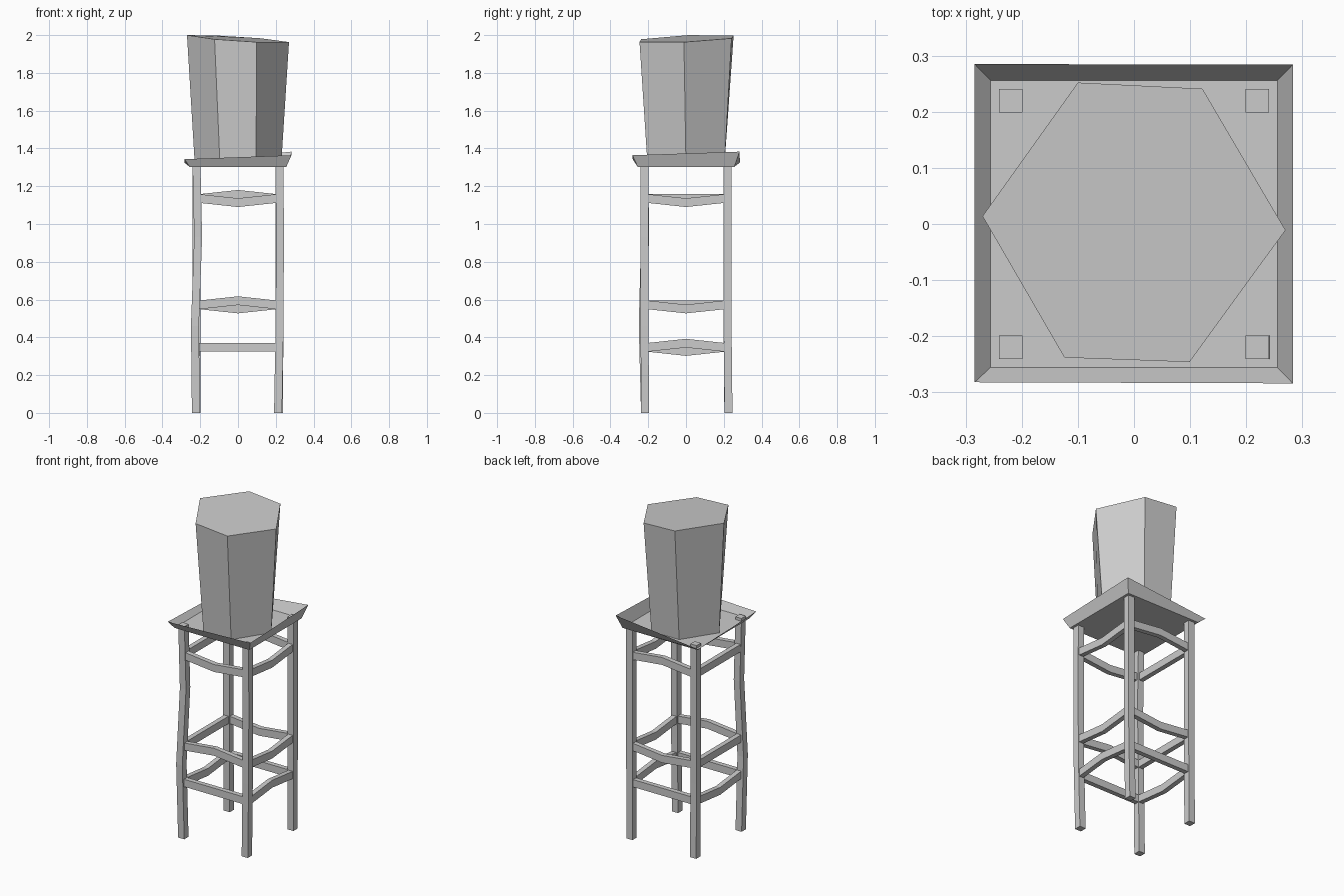
import bpy, bmesh

if "Cube" in bpy.data.objects:
    bpy.data.objects.remove(bpy.data.objects["Cube"])


def loft(name, rings, cap_start=True, cap_end=True):
    """Skin a list of matching point rings into one flat-shaded object."""
    bm = bmesh.new()
    loops = [[bm.verts.new(p) for p in ring] for ring in rings]
    n = len(loops[0])
    for a, b in zip(loops, loops[1:]):
        for i in range(n):
            j = (i + 1) % n
            bm.faces.new((a[i], a[j], b[j], b[i]))
    if cap_start:
        bm.faces.new(loops[0][::-1])
    if cap_end:
        bm.faces.new(loops[-1])
    bmesh.ops.recalc_face_normals(bm, faces=bm.faces)
    mesh = bpy.data.meshes.new(name)
    bm.to_mesh(mesh)
    bm.free()
    obj = bpy.data.objects.new(name, mesh)
    bpy.context.collection.objects.link(obj)
    return obj


def square(x, y, z, h):
    return [(x - h, y - h, z), (x + h, y - h, z), (x + h, y + h, z), (x - h, y + h, z)]


# Slightly crooked legs: x, y offsets at heights 0, 0.46, 0.93 and 1.32
LEG_Z = (0, 0.46, 0.93, 1.32)
LEGS = {
    "front_left_leg": (-0.22, -0.22, [(-0.003, 0.003), (-0.008, -0.009), (0.009, 0.003), (0, 0)]),
    "front_right_leg": (0.22, -0.22, [(-0.008, 0.004), (0, 0), (0.002, 0), (0, 0)]),
    "back_left_leg": (-0.22, 0.22, [(0, 0.004), (0, 0), (0, 0), (0, 0)]),
    "back_right_leg": (0.22, 0.22, [(-0.004, 0.005), (0, 0), (0, 0), (0, 0)]),
}
for name, (x, y, offsets) in LEGS.items():
    loft(name, [square(x + dx, y + dy, z, 0.021) for z, (dx, dy) in zip(LEG_Z, offsets)])

# Rails: three levels, each bent up, down or straight at the middle
SIDES = {"front": (0, -1), "back": (0, 1), "right": (1, 0), "left": (-1, 0)}
LEVELS = {
    "upper": (1.135, {"front": -1, "back": 1, "right": -1, "left": 0}),
    "middle": (0.572, {"front": 1, "back": -1, "right": -1, "left": 0}),
    "lower": (0.347, {"front": 0, "back": 0, "right": 1, "left": -1}),
}
for level, (z, bends) in LEVELS.items():
    for side, (sx, sy) in SIDES.items():
        rings = []
        for along, bend in ((-0.205, 0), (0, 0.022 * bends[side]), (0.205, 0)):
            ring = []
            for d, h in ((-0.015, -0.023), (0.015, -0.023), (0.015, 0.023), (-0.015, 0.023)):
                out = 0.22 + d
                ring.append((sx * out + abs(sy) * along, sy * out + abs(sx) * along, z + bend + h))
            rings.append(ring)
        loft(f"{level}_{side}_rail", rings)

# Tray: flat floor with uneven flared rim, open on top
rim = [(-0.284, -0.282, 1.343), (0.283, -0.284, 1.364), (0.283, 0.284, 1.383), (-0.284, 0.285, 1.325)]
loft("tray", [square(0, 0, 1.303, 0.256), rim], cap_end=False)

# Six-sided tank with a skewed, tilted top
base = [(0.228, 0), (0.095, 0.203), (-0.095, 0.203), (-0.228, 0), (-0.095, -0.203), (0.095, -0.203)]
top = [(0.27, -0.011, 1.963), (0.122, 0.241, 1.983), (-0.10, 0.252, 1.997),
       (-0.27, 0.014, 2.0), (-0.124, -0.238, 1.978), (0.099, -0.246, 1.963)]
loft("tank", [[(x, y, 1.304) for x, y in base], top], cap_start=False)
